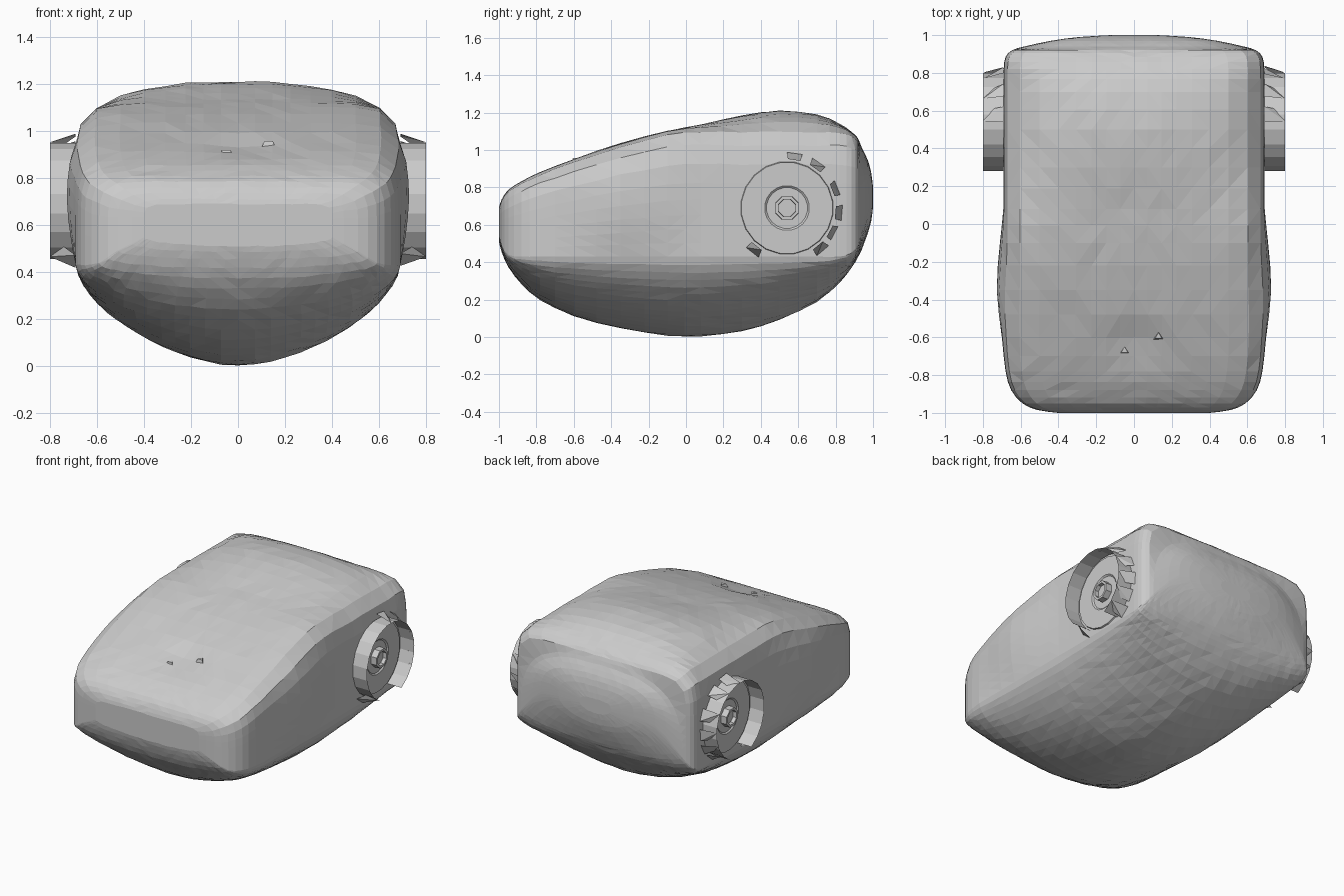
import bpy, bmesh, math, random

if "Cube" in bpy.data.objects:
    bpy.data.objects.remove(bpy.data.objects["Cube"])
random.seed(4)

def make_object(name, bm):
    bmesh.ops.recalc_face_normals(bm, faces=bm.faces[:])
    me = bpy.data.meshes.new(name)
    bm.to_mesh(me)
    bm.free()
    ob = bpy.data.objects.new(name, me)
    bpy.context.collection.objects.link(ob)
    return ob

# Body stations: y, half width, belly z, crease z, top edge z, crown height
stations = [
    (-1.00, .40, .51, .55, .69, 0), (-.985, .51, .455, .49, .735, 0),
    (-.95, .59, .375, .44, .785, 0), (-.88, .65, .285, .43, .83, 0),
    (-.78, .68, .20, .43, .88, 0), (-.60, .70, .11, .43, .95, 0),
    (-.35, .727, .045, .43, 1.035, 0), (-.10, .71, .008, .43, 1.10, 0),
    (.08, .692, .003, .43, 1.115, .02), (.30, .69, .03, .43, 1.11, .075),
    (.50, .69, .09, .43, 1.11, .10), (.70, .69, .19, .43, 1.11, .08),
    (.82, .69, .29, .43, 1.11, .03), (.885, .68, .37, .45, 1.09, .005),
    (.92, .645, .43, .50, 1.06, 0), (.94, .58, .47, .58, 1.01, 0),
    (.97, .44, .55, .72, .95, 0), (.99, .29, .62, .75, .88, 0), (1.00, .12, .70, .75, .80, 0)]

def spline(a, b, c, d, t):
    return [.5 * (2 * q + (r - p) * t + (2 * p - 5 * q + 4 * r - s) * t * t
                  + (3 * q - p - 3 * r + s) * t ** 3) for p, q, r, s in zip(a, b, c, d)]

def section(st, count=60):
    y, w, zb, zm, zt, crown = st
    bulge = max(0, w - .69)
    w = min(w, .69)
    pts = []
    for i in range(count):
        a = 2 * math.pi * i / count
        c, s = math.cos(a), math.sin(a)
        n = (10 if y < .93 else 3) if s > 0 else 1.62 + .5 * abs(y) ** 4
        r = (abs(c) ** n + abs(s) ** n) ** (-1 / n)
        x = r * c * w
        z = zm + r * s * ((zt - zm) if s > 0 else (zm - zb))
        # slight swell of the sides
        if .43 < z < 1.03:
            x *= 1 + bulge / w * math.sin(math.pi * (z - .43) / .6)
        # rounded crown over the cabin and a shallow dent on the bonnet
        if s > 0 and z > zm + .6 * (zt - zm):
            z += crown * max(0, 1 - (abs(x) / .62) ** 2.5)
            z -= .02 * math.exp(-((x / .13) ** 2 + ((y + .63) / .09) ** 2))
        if s != 0:
            z += random.uniform(-.003, .003)
        pts.append((x, y, max(z, 0)))
    return pts

bm = bmesh.new()
rings = []
last = len(stations) - 1
for i in range(last):
    a, b, c, d = (stations[max(0, min(last, j))] for j in (i - 1, i, i + 1, i + 2))
    for t in (0, .5):
        rings.append([bm.verts.new(p) for p in section(spline(a, b, c, d, t))])
rings.append([bm.verts.new(p) for p in section(stations[-1])])
for r0, r1 in zip(rings, rings[1:]):
    for k in range(len(r0)):
        m = (k + 1) % len(r0)
        bm.faces.new((r0[k], r0[m], r1[m], r1[k]))
bm.faces.new(rings[0])
bm.faces.new(rings[-1])
bmesh.ops.triangulate(bm, faces=[f for f in bm.faces if len(f.verts) == 4])
make_object("body", bm)

# Wheels: thin torn rim, recessed disc, hub ring and flared tabs
CY, CZ = .54, .69

def point(side, x, r, deg):
    a = math.radians(deg)
    return (side * x, CY + r * math.cos(a), CZ + r * math.sin(a))

def lathe(name, side, profile, n, cap, gaps=()):
    bm = bmesh.new()
    loops = [[bm.verts.new(point(side, x, r, 360 * (k + .5) / n)) for k in range(n)]
             for x, r in profile]
    for a, b in zip(loops, loops[1:]):
        for k in range(n):
            if k not in gaps:
                m = (k + 1) % n
                bm.faces.new((a[k], a[m], b[m], b[k]))
    if cap:
        bm.faces.new(loops[-1])
    make_object(name, bm)

for side, name in ((1, "right_wheel"), (-1, "left_wheel")):
    lathe(name + "_rim", side, [(.69, .262), (.80, .262)], 20, False, (13, 14, 15))
    lathe(name + "_disc", side, [(.685, .25), (.70, .245), (.70, .12), (.692, .11)], 20, True)
    lathe(name + "_hub", side, [(.685, .068), (.735, .066), (.735, .05), (.71, .048)], 8, True)
    bm = bmesh.new()
    for deg in (-128, -50, -28, -5, 22, 55, 82):
        out = .30 + random.uniform(-.01, .015)
        corners = ((.69, out, deg - 8), (.69, out, deg + 8), (.80, .262, deg + 7), (.74, .262, deg - 8))
        v = [bm.verts.new(point(side, *c)) for c in corners]
        bm.faces.new((v[0], v[1], v[2]))
        bm.faces.new((v[0], v[2], v[3]))
    make_object(name + "_tabs", bm)

# Two small chips in the bonnet
for name, x, y, z in (("bonnet_chip_left", -.05, -.67, .90), ("bonnet_chip_right", .13, -.595, .938)):
    bm = bmesh.new()
    bmesh.ops.create_cone(bm, cap_ends=True, segments=3, radius1=.04, radius2=.02, depth=.04)
    bmesh.ops.translate(bm, verts=bm.verts[:], vec=(x, y, z))
    make_object(name, bm)
